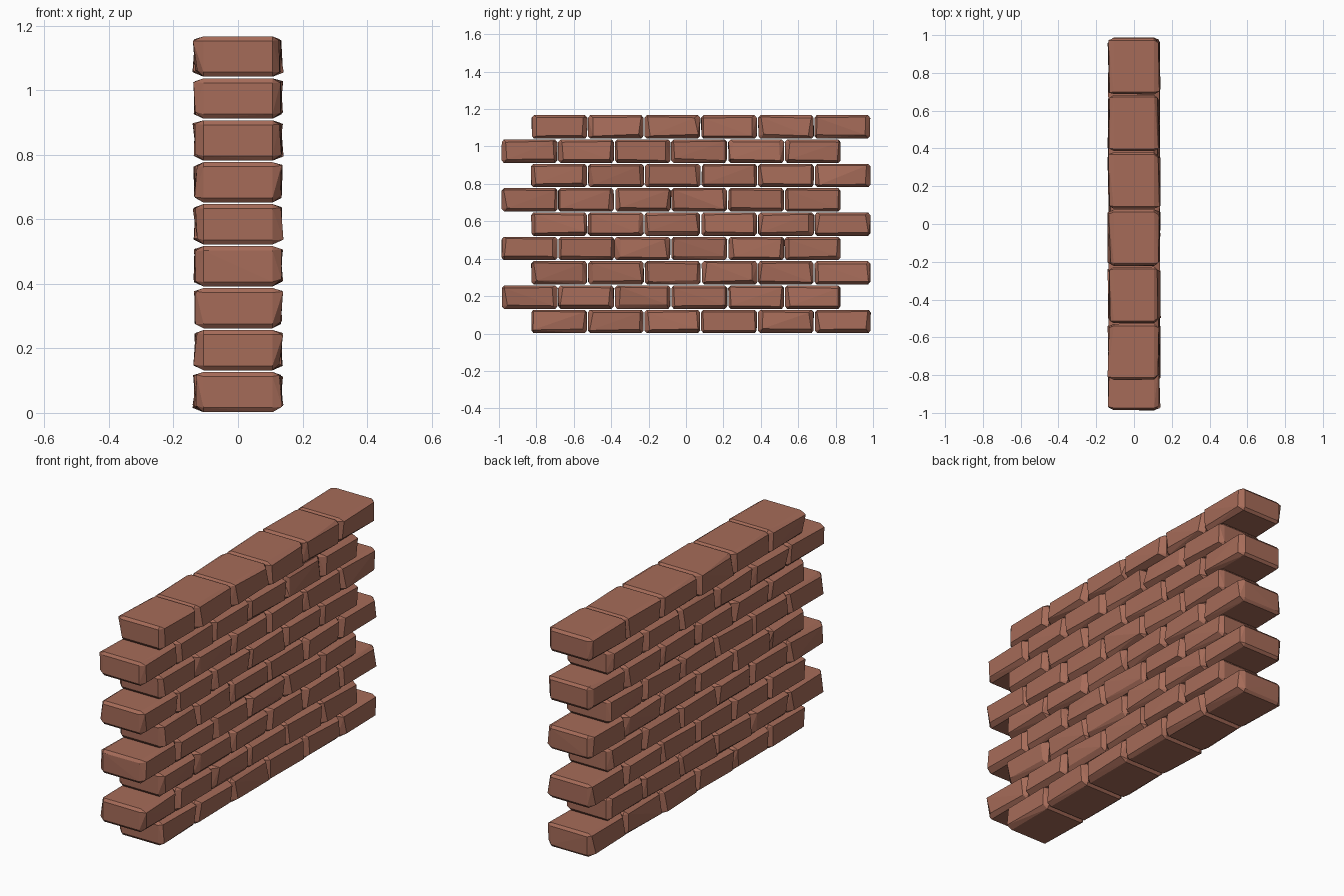
import bpy, bmesh, math, random
from mathutils import Vector

if "Cube" in bpy.data.objects:
    bpy.data.objects.remove(bpy.data.objects["Cube"])

random.seed(7)
COURSES, PER_ROW = 9, 6
PITCH_Y, PITCH_Z = 0.303, 0.13
HX, HY, HZ = 0.133, 0.150, 0.0625   # brick half sizes

brick_mat = bpy.data.materials.new("brick red brown")
brick_mat.diffuse_color = (0.38, 0.148, 0.099, 1.0)
brick_mat.use_nodes = True
brick_mat.node_tree.nodes["Principled BSDF"].inputs["Base Color"].default_value = brick_mat.diffuse_color


def add_brick(bm, cy, cz):
    """Rough hewn brick: hull of a chamfered box with uneven side faces."""
    u = random.uniform
    pts = []
    for sx in (-1, 1):
        tilt = u(-0.004, 0.004)
        for sy in (-1, 1):
            for sz in (-1, 1):
                # corner of the uneven long face
                cut_z = u(0.008, 0.016) if sz > 0 else u(0.013, 0.024)
                x = HX + tilt * sz + u(-0.007, 0.005)
                pts.append((sx * x, sy * (HY - u(0.01, 0.032)), sz * (HZ - cut_z)))
                # corner of the end face
                pts.append((sx * (HX - 0.026), sy * (HY - u(0, 0.003)), sz * (HZ - 0.014)))
                # corner of the flat top or bottom
                pts.append((sx * (HX - 0.026), sy * (HY - 0.013), sz * HZ))
    verts = [bm.verts.new(Vector(p) + Vector((0, cy, cz))) for p in pts]
    res = bmesh.ops.convex_hull(bm, input=verts)
    loose = [v for v in verts if not v.link_faces]
    if loose:
        bmesh.ops.delete(bm, geom=loose, context='VERTS')


# Courses of bricks, alternately shifted along the wall
for row in range(COURSES):
    shift = 0.08 if row % 2 == 0 else -0.08
    bm = bmesh.new()
    for i in range(PER_ROW):
        cy = shift + (i - (PER_ROW - 1) / 2) * PITCH_Y
        add_brick(bm, cy + random.uniform(-0.002, 0.002), HZ + 0.002 + row * PITCH_Z)
    bmesh.ops.dissolve_limit(bm, angle_limit=math.radians(2),
                             verts=bm.verts[:], edges=bm.edges[:])
    bmesh.ops.recalc_face_normals(bm, faces=bm.faces[:])
    mesh = bpy.data.meshes.new(f"brick_course_{row + 1}")
    bm.to_mesh(mesh)
    bm.free()
    mesh.materials.append(brick_mat)
    obj = bpy.data.objects.new(f"brick_course_{row + 1}", mesh)
    bpy.context.collection.objects.link(obj)
